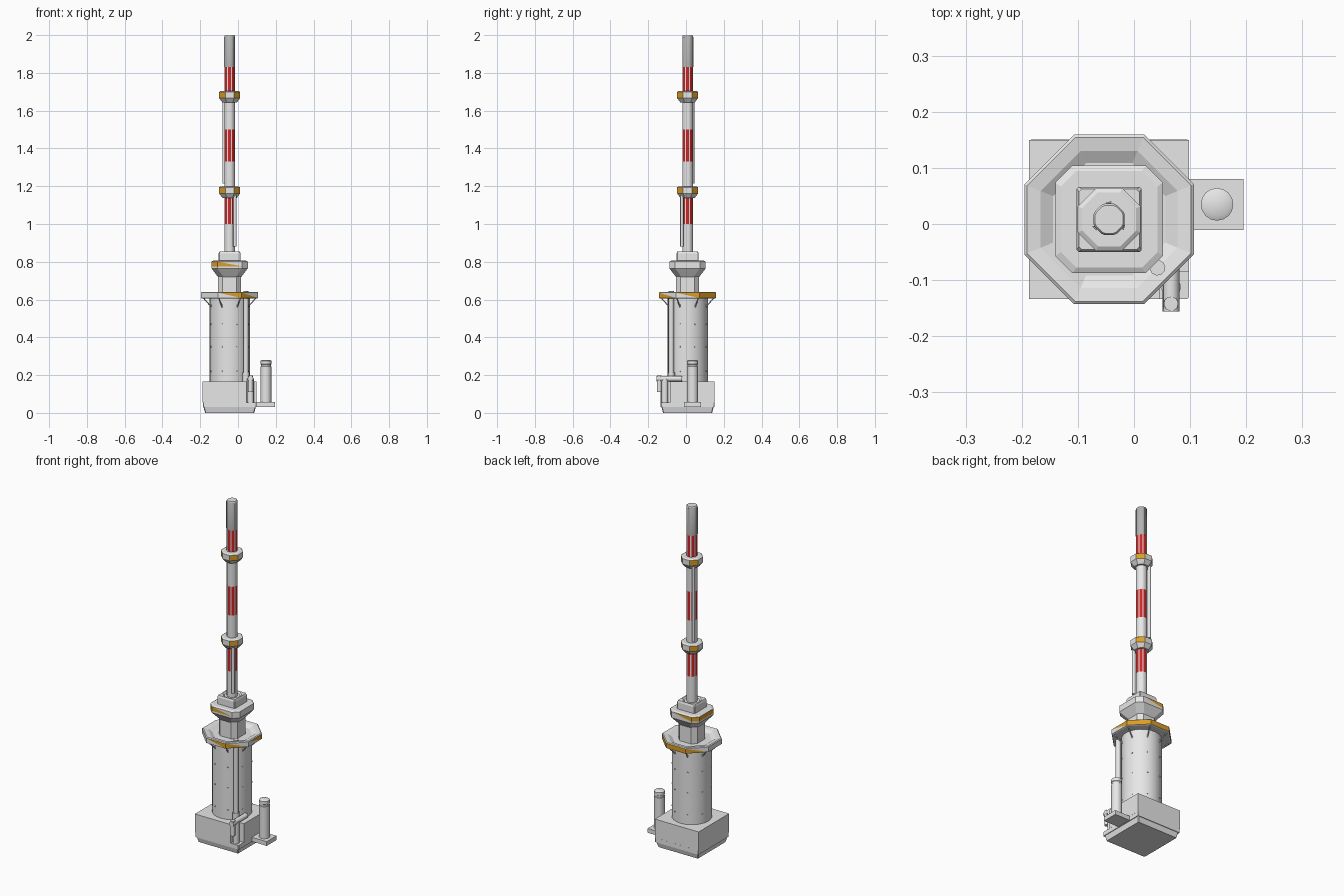
import bpy, bmesh, math
from mathutils import Vector

cube = bpy.data.objects.get("Cube")
if cube:
    bpy.data.objects.remove(cube, do_unlink=True)


def material(name, rgb):
    m = bpy.data.materials.new(name)
    m.use_nodes = True
    col = (*rgb, 1.0)
    m.diffuse_color = col
    m.node_tree.nodes["Principled BSDF"].inputs["Base Color"].default_value = col
    return m


GREY = material("light grey", (0.8, 0.8, 0.8))
DARK = material("mid grey", (0.45, 0.45, 0.45))
RED = material("warning red", (0.62, 0.02, 0.02))
YELLOW = material("amber yellow", (0.7, 0.34, 0.02))
CX, CY = -0.0443, 0.0083        # tower axis
OCT = 2 - math.sqrt(2)          # chamfer ratio of a regular octagon


def finish(name, bm, mats, rule=None, smooth=False):
    bmesh.ops.recalc_face_normals(bm, faces=bm.faces[:])
    if rule:
        for f in bm.faces:
            f.material_index = rule(f.calc_center_median(), f.normal)
    me = bpy.data.meshes.new(name)
    bm.to_mesh(me)
    bm.free()
    for m in mats:
        me.materials.append(m)
    ob = bpy.data.objects.new(name, me)
    bpy.context.collection.objects.link(ob)
    if smooth:
        bpy.ops.object.select_all(action='DESELECT')
        ob.select_set(True)
        bpy.context.view_layer.objects.active = ob
        bpy.ops.object.shade_smooth_by_angle(angle=math.radians(40))


def skin(name, rings, mats=(GREY,), rule=None, smooth=False, tris=False):
    """Bridge a stack of equal-sized point rings and cap both ends."""
    bm = bmesh.new()
    rows = [[bm.verts.new(p) for p in r] for r in rings]
    n = len(rows[0])
    for a, b in zip(rows, rows[1:]):
        for i in range(n):
            j = (i + 1) % n
            bm.faces.new((a[i], a[j], b[j], b[i]))
    bm.faces.new(rows[0][::-1])
    bm.faces.new(rows[-1])
    if tris:
        bmesh.ops.triangulate(bm, faces=[f for f in bm.faces if len(f.verts) == 4])
    finish(name, bm, mats, rule, smooth)


def block(name, levels, **kw):
    """Chamfered square around the tower axis; levels are (z, half, chamfer ratio)."""
    rings = []
    for z, h, c in levels:
        k = h * (1 - c)
        pts = [(h, -k), (h, k), (k, h), (-k, h), (-h, k), (-h, -k), (-k, -h), (k, -h)]
        rings.append([(CX + x, CY + y, z) for x, y in pts])
    skin(name, rings, **kw)


def lathe(name, x, y, levels, sides=16):
    angles = [2 * math.pi * i / sides for i in range(sides)]
    rings = [[(x + r * math.cos(a), y + r * math.sin(a), z) for a in angles] for z, r in levels]
    skin(name, rings, smooth=True)


def rod(name, p, q, r, mat=GREY, sides=10):
    p, q = Vector(p), Vector(q)
    d = q - p
    u = d.orthogonal().normalized()
    v = d.normalized().cross(u)
    angles = [2 * math.pi * i / sides for i in range(sides)]
    rings = [[c + r * (u * math.cos(a) + v * math.sin(a)) for a in angles] for c in (p, q)]
    skin(name, rings, mats=(mat,), smooth=True)


def prism(name, outline, z0, z1):
    skin(name, [[(x, y, z) for x, y in outline] for z in (z0, z1)])


def polar(r, a, z):
    return (CX + r * math.cos(a), CY + r * math.sin(a), z)


# Base: tapered plinth, slab, notched machine block
block("plinth", [(0, 0.13, 0.03), (0.03, 0.138, 0.03)])
block("base_slab", [(0.03, 0.142, 0.02), (0.055, 0.142, 0.02)])
X0, X1, Y0, Y1 = -0.187, 0.098, -0.134, 0.15
prism("base_block", [(X0, Y0), (0.045, Y0), (0.045, -0.085), (X1, -0.085), (X1, Y1), (X0, Y1)],
      0.055, 0.165)

# Side chimney on its own pad
prism("chimney_pad", [(0.09, -0.011), (0.195, -0.011), (0.195, 0.08), (0.09, 0.08)], 0.032, 0.057)
lathe("chimney", 0.148, 0.035,
      [(0.055, 0.029), (0.245, 0.029), (0.247, 0.027), (0.256, 0.027), (0.258, 0.029),
       (0.276, 0.029), (0.281, 0.02)])

# Corner valve and drain pipes
rod("valve_pipe", (0.066, -0.142, 0.11), (0.066, -0.142, 0.198), 0.013)
rod("valve_feed", (0.066, -0.156, 0.181), (0.066, -0.02, 0.181), 0.015)
rod("valve_riser", (0.066, -0.112, 0.055), (0.066, -0.112, 0.181), 0.018)
rod("drain_pipe", (0.042, -0.078, 0.165), (0.042, -0.078, 0.645), 0.014)
rod("drain_collar", (0.042, -0.078, 0.165), (0.042, -0.078, 0.215), 0.019)

# Main tower with rivets and platform struts
lathe("tower", CX, CY, [(0.16, 0.107), (0.61, 0.107)], sides=24)
for i in range(8):
    a = math.radians(22.5 + 45 * i)
    for z in (0.22, 0.35, 0.47, 0.57):
        rod("rivet", polar(0.104, a, z), polar(0.110, a, z), 0.004, sides=6)
    rod("platform_strut", polar(0.104, a, 0.56), polar(0.152, a, 0.61), 0.003, sides=6)


# Octagonal platform with amber panels along two arcs of its edge
def platform_colour(c, n):
    bearing = math.degrees(math.atan2(c.y - CY, c.x - CX))
    on_edge = abs(n.z) < 0.3 and (c.xy - Vector((CX, CY))).length > 0.13
    return int(on_edge and (-90 < bearing < -45 or 0 < bearing < 135))


block("platform", [(0.605, 0.145, OCT), (0.608, 0.151, OCT), (0.637, 0.151, OCT),
                   (0.641, 0.146, OCT), (0.637, 0.122, OCT), (0.624, 0.1, OCT)],
      mats=(GREY, YELLOW), rule=platform_colour, tris=True)

# Neck flaring into the mast collar, amber on the collar's right half
block("neck", [(0.62, 0.061, 0.4), (0.74, 0.061, 0.4)])
block("flare", [(0.715, 0.058, 0.5), (0.765, 0.096, 0.32), (0.776, 0.096, 0.32)])
block("amber_collar", [(0.776, 0.096, 0.32), (0.801, 0.096, 0.32), (0.806, 0.086, 0.32)],
      mats=(GREY, YELLOW), tris=True,
      rule=lambda c, n: int(abs(n.z) < 0.3 and c.x < CX))
block("mast_seat", [(0.8, 0.058, 0.06), (0.845, 0.058, 0.06), (0.855, 0.054, 0.1),
                    (0.855, 0.048, OCT), (0.848, 0.04, OCT)])

# Mast: red bands split by narrow light stripes, and a darker tip
BANDS = ((1.0, 1.17), (1.33, 1.5), (1.7, 1.83))
STRIPE = 6
zs = [0.84] + [z for b in BANDS for z in b] + [1.996]
angles = [math.radians(22.5 + 45 * i + s) for i in range(8) for s in (-STRIPE, STRIPE)]


def mast_colour(c, n):
    if c.z > 1.83:
        return 2 if n.z < 0.5 else 0
    turn = math.degrees(math.atan2(n.y, n.x)) % 45
    return int(abs(turn - 22.5) > STRIPE and any(a < c.z < b for a, b in BANDS))


rings = [[polar(0.029, a, z) for a in angles] for z in zs]
rings.append([polar(0.026, a, 2.0) for a in angles])
skin("mast", rings, mats=(GREY, RED, DARK), rule=mast_colour, smooth=True)
for k in range(3):
    a = math.radians(90 + 120 * k)
    rod("tip_rib", polar(0.028, a, 1.83), polar(0.028, a, 1.99), 0.006, DARK, 3)

# Octagonal mast rings with amber diagonal faces
for name, z in (("lower_ring", 1.165), ("upper_ring", 1.67)):
    block(name, [(z - 0.027, 0.038, OCT), (z - 0.003, 0.056, OCT), (z + 0.029, 0.056, OCT),
                 (z + 0.034, 0.048, OCT)], mats=(GREY, YELLOW),
          rule=lambda c, n: int(abs(n.z) < 0.3 and abs(n.x * n.y) > 0.3))

# Cable conduits along the mast
rod("lower_conduit", (CX + 0.028, CY - 0.03, 0.88), (CX + 0.028, CY - 0.03, 1.17), 0.009)
rod("upper_conduit", (CX - 0.03, CY + 0.028, 1.215), (CX - 0.03, CY + 0.028, 1.67), 0.009)
